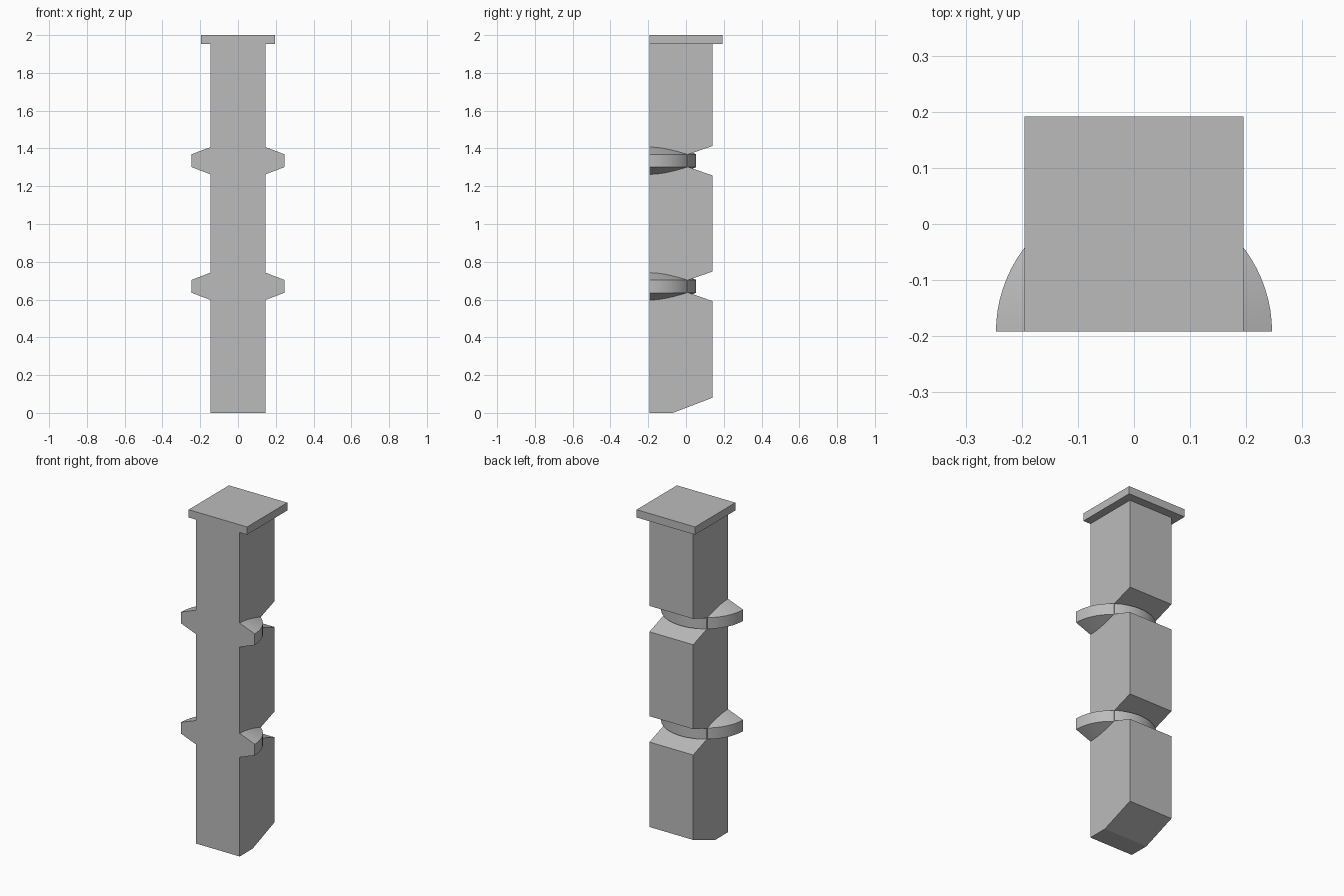
import bpy, bmesh, math
from mathutils import Vector

default = bpy.data.objects.get("Cube")
if default:
    bpy.data.objects.remove(default, do_unlink=True)

grey = bpy.data.materials.new("plain grey")
grey.use_nodes = True
colour = (0.5, 0.5, 0.5, 1)
grey.diffuse_color = colour
grey.node_tree.nodes["Principled BSDF"].inputs["Base Color"].default_value = colour

FRONT, BACK, NOTCH = -0.192, 0.14, 0.008
HALF_WIDTH = 0.146
RING_HEIGHTS = (0.67, 1.335)


def finish(bm, name):
    bmesh.ops.recalc_face_normals(bm, faces=bm.faces[:])
    mesh = bpy.data.meshes.new(name)
    bm.to_mesh(mesh)
    bm.free()
    mesh.materials.append(grey)
    obj = bpy.data.objects.new(name, mesh)
    bpy.context.collection.objects.link(obj)
    return obj


def extrude_side_profile(name, profile, half_width):
    """Extrude a (y, z) outline across x."""
    bm = bmesh.new()
    face = bm.faces.new([bm.verts.new((-half_width, y, z)) for y, z in profile])
    moved = bmesh.ops.extrude_face_region(bm, geom=[face])["geom"]
    verts = [v for v in moved if isinstance(v, bmesh.types.BMVert)]
    bmesh.ops.translate(bm, verts=verts, vec=(2 * half_width, 0, 0))
    return finish(bm, name)


def half_ring(name, z):
    """Half a bevelled disc, flush with the front of the post."""
    bm = bmesh.new()
    outline = [(0, -0.072), (HALF_WIDTH, -0.072), (0.246, -0.034),
               (0.246, 0.034), (HALF_WIDTH, 0.072), (0, 0.072)]
    verts = [bm.verts.new((x, FRONT, z + dz)) for x, dz in outline]
    edges = [bm.edges.new(pair) for pair in zip(verts, verts[1:])]
    bmesh.ops.spin(bm, geom=verts + edges, cent=(0, FRONT, 0), axis=(0, 0, 1),
                   angle=math.pi, steps=40)
    bmesh.ops.remove_doubles(bm, verts=bm.verts[:], dist=0.0001)
    rim = [e for e in bm.edges if e.is_boundary]
    bmesh.ops.holes_fill(bm, edges=rim, sides=0)
    obj = finish(bm, name)
    bpy.ops.object.select_all(action="DESELECT")
    obj.select_set(True)
    bpy.context.view_layer.objects.active = obj
    bpy.ops.object.shade_smooth_by_angle(angle=math.radians(15))


# Post with a sloped foot and a notch behind each ring
side = [(FRONT, 0), (-0.07, 0), (BACK, 0.08)]
for z in RING_HEIGHTS:
    side += [(BACK, z - 0.078), (NOTCH, z - 0.032),
             (NOTCH, z + 0.032), (BACK, z + 0.078)]
side += [(BACK, 1.953), (FRONT, 1.953)]
extrude_side_profile("post", side, HALF_WIDTH)

# Flat cap, flush at the front
extrude_side_profile("cap", [(FRONT, 1.953), (0.192, 1.953), (0.192, 2), (FRONT, 2)], 0.195)

# Half rings
for label, z in zip(("lower_ring", "upper_ring"), RING_HEIGHTS):
    half_ring(label, z)
